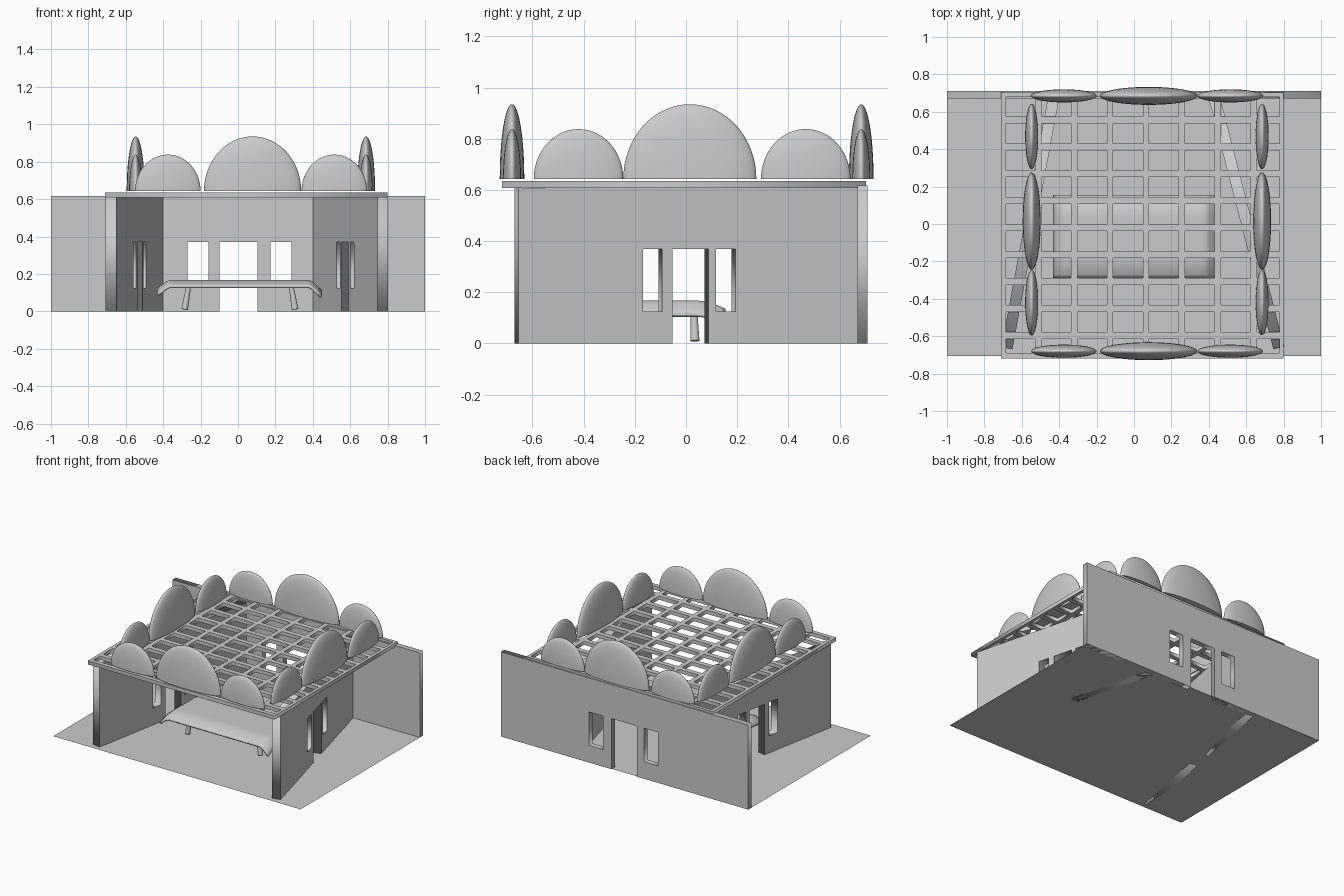
import bpy, bmesh, math
from mathutils import Matrix, Vector

if "Cube" in bpy.data.objects:
    bpy.data.objects.remove(bpy.data.objects["Cube"])


def add_mesh(name, me):
    ob = bpy.data.objects.new(name, me)
    bpy.context.collection.objects.link(ob)
    return ob


def add_bmesh(name, bm):
    bmesh.ops.recalc_face_normals(bm, faces=bm.faces[:])
    me = bpy.data.meshes.new(name)
    bm.to_mesh(me)
    bm.free()
    return add_mesh(name, me)


def rect(x0, x1, y0, y1):
    return [(x0, y0), (x1, y0), (x1, y1), (x0, y1)]


def slab(name, loops, thick, matrix):
    """Flat filled outline with holes, extruded to a thickness."""
    cu = bpy.data.curves.new(name + "_outline", 'CURVE')
    cu.dimensions, cu.fill_mode, cu.extrude = '2D', 'BOTH', thick / 2
    for pts in loops:
        sp = cu.splines.new('POLY')
        sp.points.add(len(pts) - 1)
        for p, co in zip(sp.points, pts):
            p.co = (co[0], co[1], 0, 1)
        sp.use_cyclic_u = True
    tmp = bpy.data.objects.new(name + "_tmp", cu)
    bpy.context.collection.objects.link(tmp)
    bpy.context.view_layer.update()
    dg = bpy.context.evaluated_depsgraph_get()
    me = bpy.data.meshes.new_from_object(tmp.evaluated_get(dg))
    bpy.data.objects.remove(tmp)
    me.transform(matrix)
    bm = bmesh.new()
    bm.from_mesh(me)
    bmesh.ops.remove_doubles(bm, verts=bm.verts[:], dist=1e-5)
    return add_bmesh(name, bm)


def wall(name, start, end, thick, height, door, windows):
    """Upright wall whose inner face runs start to end, with openings along it."""
    a, b = Vector((*start, 0)), Vector((*end, 0))
    d = (b - a).normalized()
    n = d.cross(Vector((0, 0, 1)))
    if n.dot(a + b) < 0:
        n = -n
    o = a + n * thick / 2
    m = Matrix.Identity(4)
    m.col[0], m.col[1] = (*d, 0), (0, 0, 1, 0)
    m.col[2], m.col[3] = (*n, 0), (*o, 1)
    L = (b - a).length
    outline = [(0, 0), (door[0], 0), (door[0], 0.37), (door[1], 0.37),
               (door[1], 0), (L, 0), (L, height), (0, height)]
    holes = [rect(w[0], w[1], 0.125, 0.37) for w in windows]
    return slab(name, [outline] + holes, thick, m)


# ground sheet
bm = bmesh.new()
bm.faces.new([bm.verts.new((x, y, 0)) for x, y in rect(-1, 1, -0.705, 0.705)])
add_bmesh("ground", bm)

# walls
wall("back_wall", (-1, 0.67), (1, 0.67), 0.04, 0.618,
     (0.9, 1.105), [(0.73, 0.842), (1.175, 1.285)])
for name, xf, xb in (("left_wall", -0.65, -0.40), ("right_wall", 0.745, 0.40)):
    k = math.hypot(xb - xf, 1.34) / 1.34
    s = lambda y0, y1: ((y0 + 0.67) * k, (y1 + 0.67) * k)
    wall(name, (xf, -0.67), (xb, 0.67), 0.06, 0.61,
         s(-0.067, 0.073), [s(-0.183, -0.108), s(0.103, 0.178)])

# roof lattice
xs = [-0.702] + [-0.512 + 0.192 * i for i in range(7)] + [0.795]
ys = [-0.707] + [-0.596 + 0.144 * j for j in range(9)] + [0.698]
holes = [rect(xs[i] + 0.017, xs[i + 1] - 0.017, ys[j] + 0.018, ys[j + 1] - 0.018)
         for i in range(8) for j in range(10)]
slab("roof_lattice", [rect(-0.71, 0.80, -0.72, 0.703)] + holes, 0.027,
     Matrix.Translation((0, 0, 0.6215)))


# half-ellipsoid crests along each roof edge
def dome(name, x, y, rx, ry, rz):
    bm = bmesh.new()
    bmesh.ops.create_uvsphere(bm, u_segments=48, v_segments=32, radius=1)
    bmesh.ops.bisect_plane(bm, geom=bm.verts[:] + bm.edges[:] + bm.faces[:],
                           plane_co=(0, 0, 0), plane_no=(0, 0, 1), clear_inner=True)
    bmesh.ops.holes_fill(bm, edges=[e for e in bm.edges if e.is_boundary])
    for f in bm.faces:
        f.smooth = abs(f.normal.z) < 0.999 or len(f.verts) < 5
    for e in bm.edges:
        if all(abs(v.co.z) < 1e-4 for v in e.verts):
            e.smooth = False
    for v in bm.verts:
        v.co = (x + v.co.x * rx, y + v.co.y * ry, 0.643 + v.co.z * rz)
    add_bmesh(name, bm)


sizes = ((0.175, 0.035, 0.195), (0.26, 0.048, 0.292), (0.175, 0.035, 0.195))
for edge, y in (("front", -0.68), ("back", 0.685)):
    for i, (x, (a, b, c)) in enumerate(zip((-0.375, 0.078, 0.515), sizes)):
        dome(f"{edge}_dome_{i}", x, y, a, b, c)
for edge, x in (("left", -0.547), ("right", 0.685)):
    for i, (y, (a, b, c)) in enumerate(zip((-0.42, 0.015, 0.468), sizes)):
        dome(f"{edge}_dome_{i}", x, y, b, a, c)

# cloth-like table top that droops at the edges
bm = bmesh.new()
bmesh.ops.create_grid(bm, x_segments=40, y_segments=24, size=1)
for v in bm.verts:
    u, w = v.co.x, v.co.y
    ex = max(0, (abs(u) - 0.87) / 0.13)
    ey = max(0, (abs(w) - 0.45) / 0.55)
    side = 0.055 if u > 0 else 0.045
    v.co = (0.008 + 0.44 * u, -0.0675 + 0.222 * w,
            0.168 - side * ex - 0.033 * ey ** 2)
    
for f in bm.faces:
    f.smooth = True
top = add_bmesh("table_top", bm)
sol = top.modifiers.new("thickness", 'SOLIDIFY')
sol.thickness, sol.offset = 0.012, -1

# splayed tapered table legs
for sx in (-1, 1):
    for sy in (-1, 1):
        p = Vector((0.01 + 0.295 * sx, -0.07 + 0.105 * sy, 0.01))
        q = Vector((0.01 + 0.27 * sx, -0.07 + 0.1 * sy, 0.16))
        bm = bmesh.new()
        bmesh.ops.create_cone(bm, cap_ends=True, segments=16, radius1=0.018,
                              radius2=0.012, depth=(q - p).length)
        rot = (q - p).to_track_quat('Z', 'Y').to_matrix().to_4x4()
        bm.transform(Matrix.Translation((p + q) / 2) @ rot)
        for f in bm.faces:
            f.smooth = len(f.verts) == 4
        add_bmesh(f"{'front' if sy < 0 else 'back'}_{'left' if sx < 0 else 'right'}_leg", bm)
